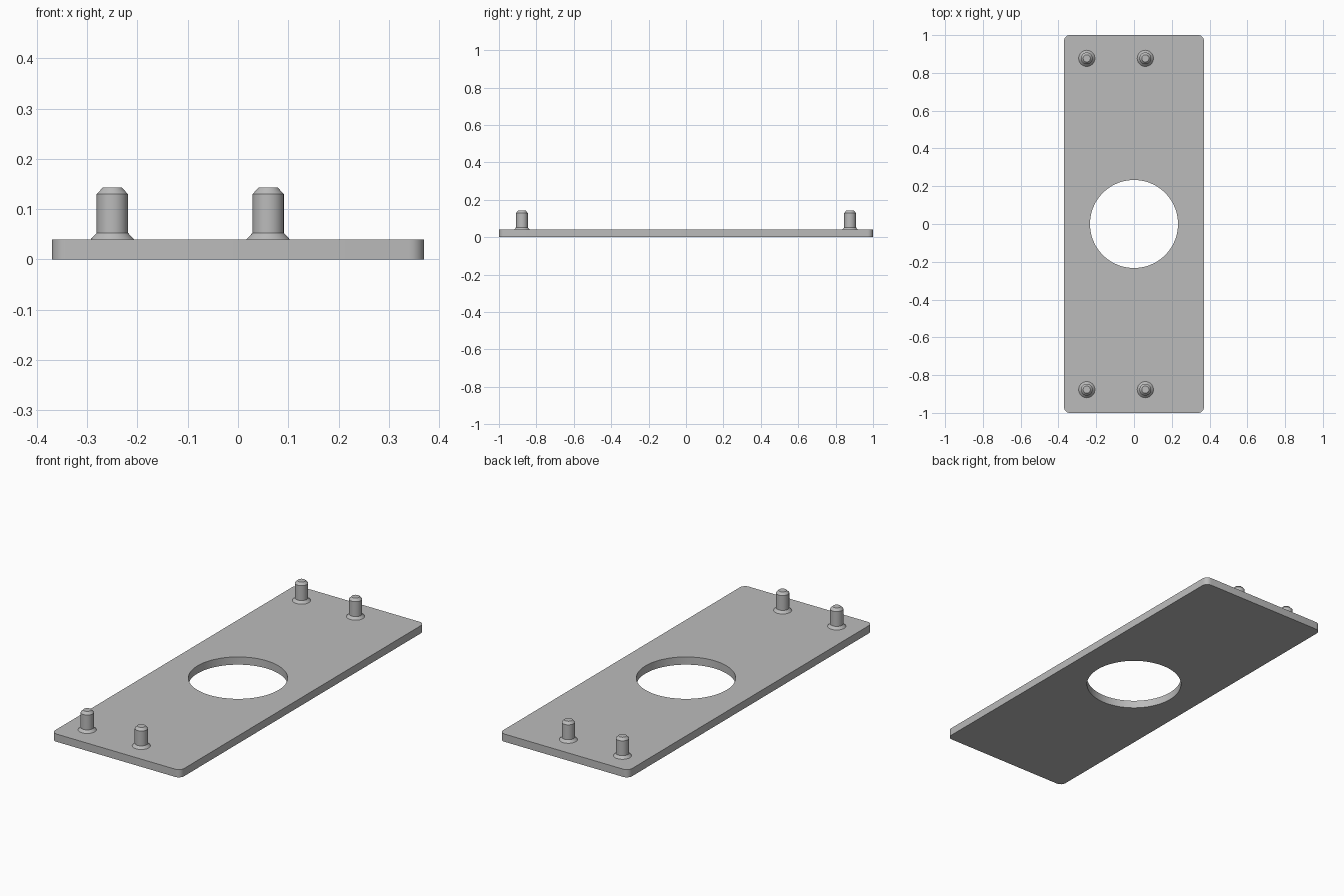
import bpy, bmesh, math

if "Cube" in bpy.data.objects:
    bpy.data.objects.remove(bpy.data.objects["Cube"])

grey = bpy.data.materials.new("plain grey")
grey.diffuse_color = (0.5, 0.5, 0.5, 1)
grey.use_nodes = True
grey.node_tree.nodes["Principled BSDF"].inputs["Base Color"].default_value = grey.diffuse_color


def add_object(name, bm):
    bmesh.ops.recalc_face_normals(bm, faces=bm.faces)
    mesh = bpy.data.meshes.new(name)
    bm.to_mesh(mesh)
    bm.free()
    mesh.materials.append(grey)
    obj = bpy.data.objects.new(name, mesh)
    bpy.context.collection.objects.link(obj)
    return obj


def smooth(obj):
    bpy.ops.object.select_all(action='DESELECT')
    obj.select_set(True)
    bpy.context.view_layer.objects.active = obj
    bpy.ops.object.shade_smooth_by_angle(angle=math.radians(30))


# Plate with rounded vertical corners
HX, HY, T = 0.37, 1.0, 0.04
bm = bmesh.new()
bmesh.ops.create_cube(bm, size=1)
for v in bm.verts:
    v.co = (v.co.x * 2 * HX, v.co.y * 2 * HY, (v.co.z + 0.5) * T)
corners = [e for e in bm.edges if abs(e.verts[0].co.z - e.verts[1].co.z) > T / 2]
bmesh.ops.bevel(bm, geom=corners, offset=0.03, segments=6, profile=0.5, affect='EDGES')
plate = add_object("plate", bm)

# Round centre hole, cut right through
bm = bmesh.new()
bmesh.ops.create_cone(bm, cap_ends=True, segments=96, radius1=0.233, radius2=0.233, depth=0.4)
cutter = add_object("hole_cutter", bm)
cut = plate.modifiers.new("hole", 'BOOLEAN')
cut.operation, cut.solver, cut.object = 'DIFFERENCE', 'EXACT', cutter
bpy.context.view_layer.objects.active = plate
bpy.ops.object.modifier_apply(modifier=cut.name)
bpy.data.objects.remove(cutter)
smooth(plate)

# Pins: flared foot, straight shaft, chamfered tip
PROFILE = [(0.043, T), (0.031, 0.053), (0.031, 0.13), (0.019, 0.143)]
SIDES = 40


def add_pin(name, x, y):
    bm = bmesh.new()
    rings = [[bm.verts.new((r * math.cos(2 * math.pi * i / SIDES),
                            r * math.sin(2 * math.pi * i / SIDES), z))
              for i in range(SIDES)] for r, z in PROFILE]
    for low, high in zip(rings, rings[1:]):
        for i in range(SIDES):
            j = (i + 1) % SIDES
            bm.faces.new((low[i], low[j], high[j], high[i]))
    bm.faces.new(rings[-1])
    bm.faces.new(rings[0][::-1])
    pin = add_object(name, bm)
    pin.location = (x, y, 0)
    smooth(pin)


for end, y in (("front", -0.877), ("back", 0.877)):
    for side, x in (("left", -0.25), ("right", 0.06)):
        add_pin(f"pin_{end}_{side}", x, y)
